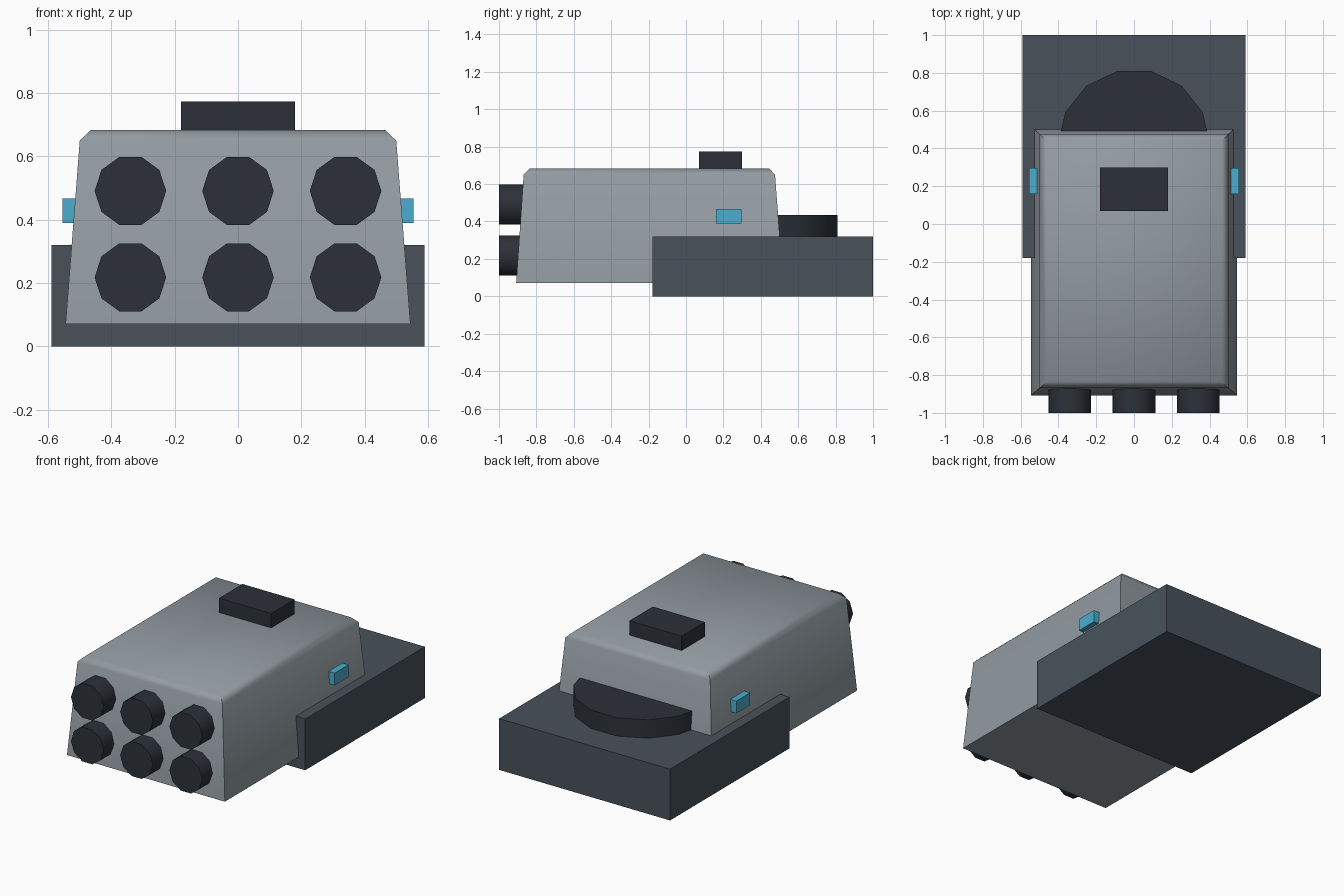
import bpy, bmesh
from math import pi, radians
from mathutils import Matrix

if "Cube" in bpy.data.objects:
    bpy.data.objects.remove(bpy.data.objects["Cube"])


def material(name, rgb):
    m = bpy.data.materials.new(name)
    m.diffuse_color = (*rgb, 1)
    m.use_nodes = True
    m.node_tree.nodes["Principled BSDF"].inputs["Base Color"].default_value = m.diffuse_color
    return m


SLATE = material("slate", (0.065, 0.083, 0.105))
GREY = material("light_grey", (0.29, 0.33, 0.36))
DARK = material("dark", (0.025, 0.03, 0.04))
CYAN = material("cyan", (0.07, 0.42, 0.62))


def finish(name, bm, mat, smooth=None):
    bmesh.ops.recalc_face_normals(bm, faces=bm.faces)
    me = bpy.data.meshes.new(name)
    bm.to_mesh(me)
    bm.free()
    me.materials.append(mat)
    ob = bpy.data.objects.new(name, me)
    bpy.context.collection.objects.link(ob)
    if smooth:
        bpy.ops.object.select_all(action='DESELECT')
        ob.select_set(True)
        bpy.context.view_layer.objects.active = ob
        bpy.ops.object.shade_smooth_by_angle(angle=radians(smooth))
    return ob


def box(name, x, y, z, mat):
    bm = bmesh.new()
    bmesh.ops.create_cube(bm, size=1)
    for v in bm.verts:
        v.co = [r[0] if c < 0 else r[1] for c, r in zip(v.co, (x, y, z))]
    return finish(name, bm, mat)


def drum(name, sides, radius, depth, matrix, mat):
    bm = bmesh.new()
    bmesh.ops.create_cone(bm, cap_ends=True, segments=sides, radius1=radius,
                          radius2=radius, depth=depth, matrix=matrix)
    return finish(name, bm, mat, 50)


# Rear mounting base
box("base", (-0.59, 0.59), (-0.18, 1.0), (0, 0.32), SLATE)

# Tapered housing with chamfered top: rings of half width, front, back, height
rings = [(0.545, -0.908, 0.52, 0.07),
         (0.50, -0.868, 0.476, 0.65),
         (0.465, -0.835, 0.445, 0.683)]
bm = bmesh.new()
loops = [[bm.verts.new(p) for p in ((-w, f, z), (w, f, z), (w, b, z), (-w, b, z))]
         for w, f, b, z in rings]
for lo, hi in zip(loops, loops[1:]):
    for i in range(4):
        j = (i + 1) % 4
        bm.faces.new((lo[i], lo[j], hi[j], hi[i]))
bm.faces.new(loops[0][::-1])
bm.faces.new(loops[-1])
finish("housing", bm, GREY, 55)

# Six front tubes, two rows of three, with a corner of each decagon on the x axis
for row, z in enumerate((0.218, 0.491)):
    for col, x in enumerate((-0.34, 0, 0.34)):
        m = (Matrix.Translation((x, -0.9, z)) @ Matrix.Rotation(pi / 2, 4, 'X')
             @ Matrix.Rotation(pi / 2, 4, 'Z'))
        drum(f"tube_{row}_{col}", 10, 0.113, 0.2, m, DARK)

# Turntable behind the housing, a flat side facing back
drum("turntable", 14, 0.404, 0.155,
     Matrix.Translation((0, 0.416, 0.3575)) @ Matrix.Rotation(pi / 2, 4, 'Z'), DARK)

# Roof sensor
box("roof_sensor", (-0.18, 0.18), (0.07, 0.30), (0.66, 0.773), DARK)

# Side lights
for side, x in (("left", (-0.555, -0.50)), ("right", (0.50, 0.555))):
    box(f"{side}_light", x, (0.16, 0.297), (0.39, 0.467), CYAN)

# Check the orientation of polygons facing front and back
for ob in bpy.data.objects:
    if ob.name.startswith("tube") or ob.name == "turntable":
        axis = 2 if ob.name.startswith("tube") else 1
        top = max(v.co[axis] for v in ob.data.vertices)
        count = sum(abs(v.co[axis] - top) < 1e-4 for v in ob.data.vertices)
        if count < 4:
            sides = 10 if axis == 2 else 14
            c = sum((v.co for v in ob.data.vertices), ob.location.copy()) / len(ob.data.vertices)
            spin = Matrix.Rotation(pi / sides, 4, 'Y' if axis == 2 else 'Z')
            ob.data.transform(Matrix.Translation(c) @ spin @ Matrix.Translation(-c))
